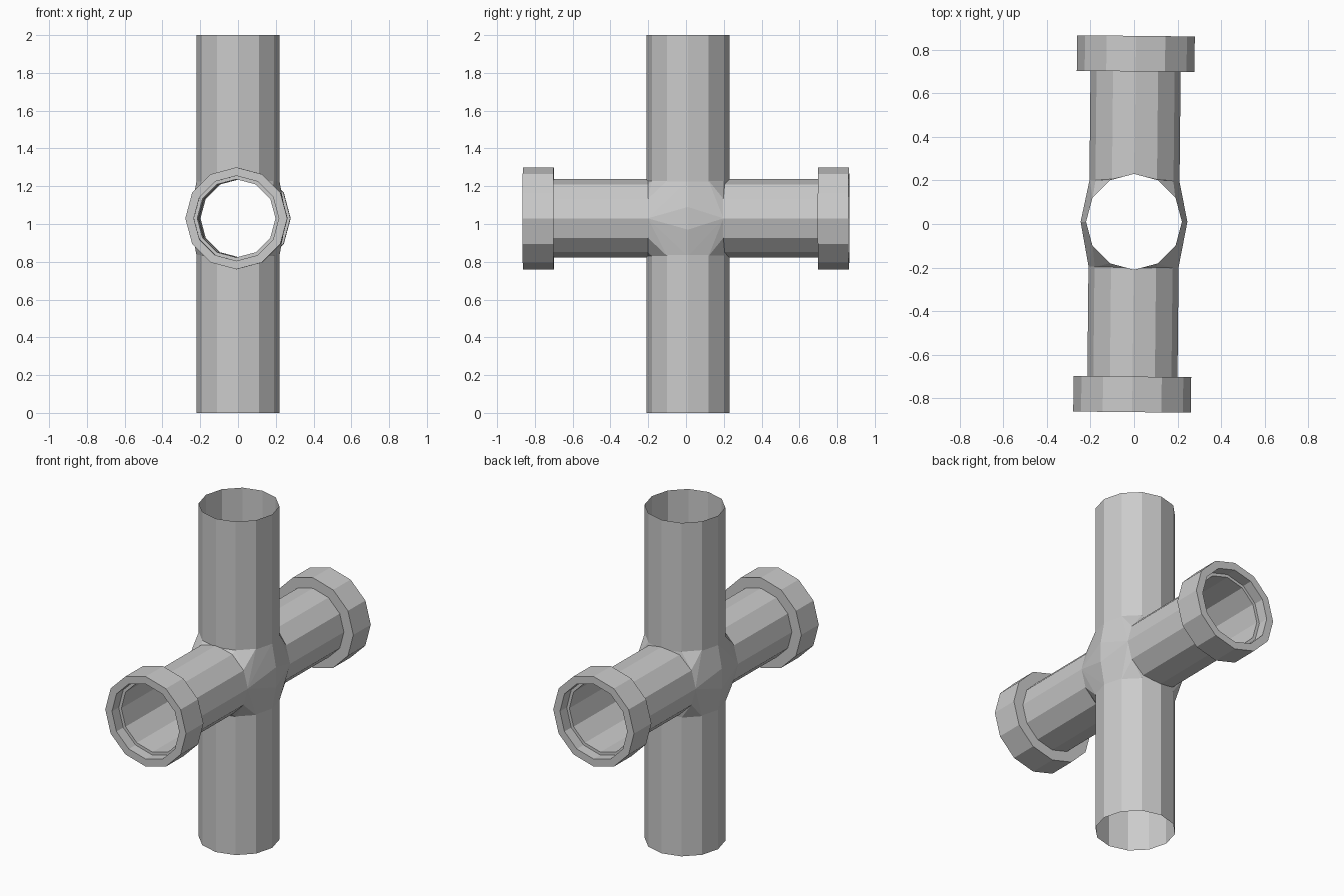
import bpy, bmesh, math
from mathutils import Matrix, Vector

if "Cube" in bpy.data.objects:
    bpy.data.objects.remove(bpy.data.objects["Cube"])

SIDES = 12
ZC = 1.03                      # height of the horizontal pipe axis
CY = 0.01                      # small offset of the vertical pipe
R_VERT, R_HOR = 0.22, 0.207
HOR_END = 0.80
TILT = Matrix.Rotation(math.radians(-0.6), 4, 'Z')


def ring_y(r, y):
    """Twelve points around the horizontal axis."""
    return [TILT @ Vector((r * math.sin(i * math.tau / SIDES), y,
                           ZC + r * math.cos(i * math.tau / SIDES))) for i in range(SIDES)]


def ring_z(r, z):
    """Twelve points around the vertical axis."""
    return [Vector((r * math.cos(i * math.tau / SIDES),
                    CY + r * math.sin(i * math.tau / SIDES), z)) for i in range(SIDES)]


def make_object(name, bm):
    bmesh.ops.recalc_face_normals(bm, faces=bm.faces[:])
    me = bpy.data.meshes.new(name)
    bm.to_mesh(me)
    bm.free()
    ob = bpy.data.objects.new(name, me)
    bpy.context.collection.objects.link(ob)
    return ob


def loft(name, rings, capped=False):
    bm = bmesh.new()
    rows = [[bm.verts.new(p) for p in ring] for ring in rings]
    for a, b in zip(rows, rows[1:]):
        for i in range(SIDES):
            j = (i + 1) % SIDES
            bm.faces.new((a[i], a[j], b[j], b[i]))
    if capped:
        bm.faces.new(rows[0])
        bm.faces.new(rows[-1])
    return make_object(name, bm)


# Solid pipes that form the cross
cross = loft("pipe_cross", [ring_z(R_VERT, 0), ring_z(R_VERT, 2)], True)
arm = loft("horizontal_arm", [ring_y(R_HOR, -HOR_END), ring_y(R_HOR, HOR_END)], True)

# Faceted bulge that fills the corners of the junction
bm = bmesh.new()
points = []
for s in (-1, 1):
    points += ring_z(R_VERT * 0.995, ZC + s * 0.2)
    points += ring_y(R_HOR * 0.995, s * 0.2)
    points += [Vector((s * 0.245, CY, ZC + dz)) for dz in (-0.06, 0.06)]
for p in points:
    bm.verts.new(p)
hull = bmesh.ops.convex_hull(bm, input=bm.verts[:])
loose = [v for v in bm.verts if not v.link_faces]
bmesh.ops.delete(bm, geom=loose, context='VERTS')
bulge = make_object("junction_bulge", bm)

# Merge into one outer shell
bpy.context.view_layer.objects.active = cross
for part in (arm, bulge):
    mod = cross.modifiers.new("union", 'BOOLEAN')
    mod.operation = 'UNION'
    mod.solver = 'EXACT'
    mod.object = part
    bpy.ops.object.modifier_apply(modifier=mod.name)
    bpy.data.objects.remove(part)

# Open the four pipe mouths
bm = bmesh.new()
bm.from_mesh(cross.data)
caps = []
for f in bm.faces:
    c = f.calc_center_median()
    if c.z < 0.01 or c.z > 1.99 or abs(c.y) > HOR_END - 0.01:
        caps.append(f)
bmesh.ops.delete(bm, geom=caps, context='FACES')
bm.to_mesh(cross.data)
bm.free()

# Stepped collars on both ends of the horizontal pipe
PROFILE = [(R_HOR, 0.70), (0.27, 0.70), (0.27, 0.863), (0.225, 0.863),
           (0.225, HOR_END), (R_HOR, HOR_END)]
for name, s in (("front_collar", -1), ("back_collar", 1)):
    loft(name, [ring_y(r, s * y) for r, y in PROFILE])
